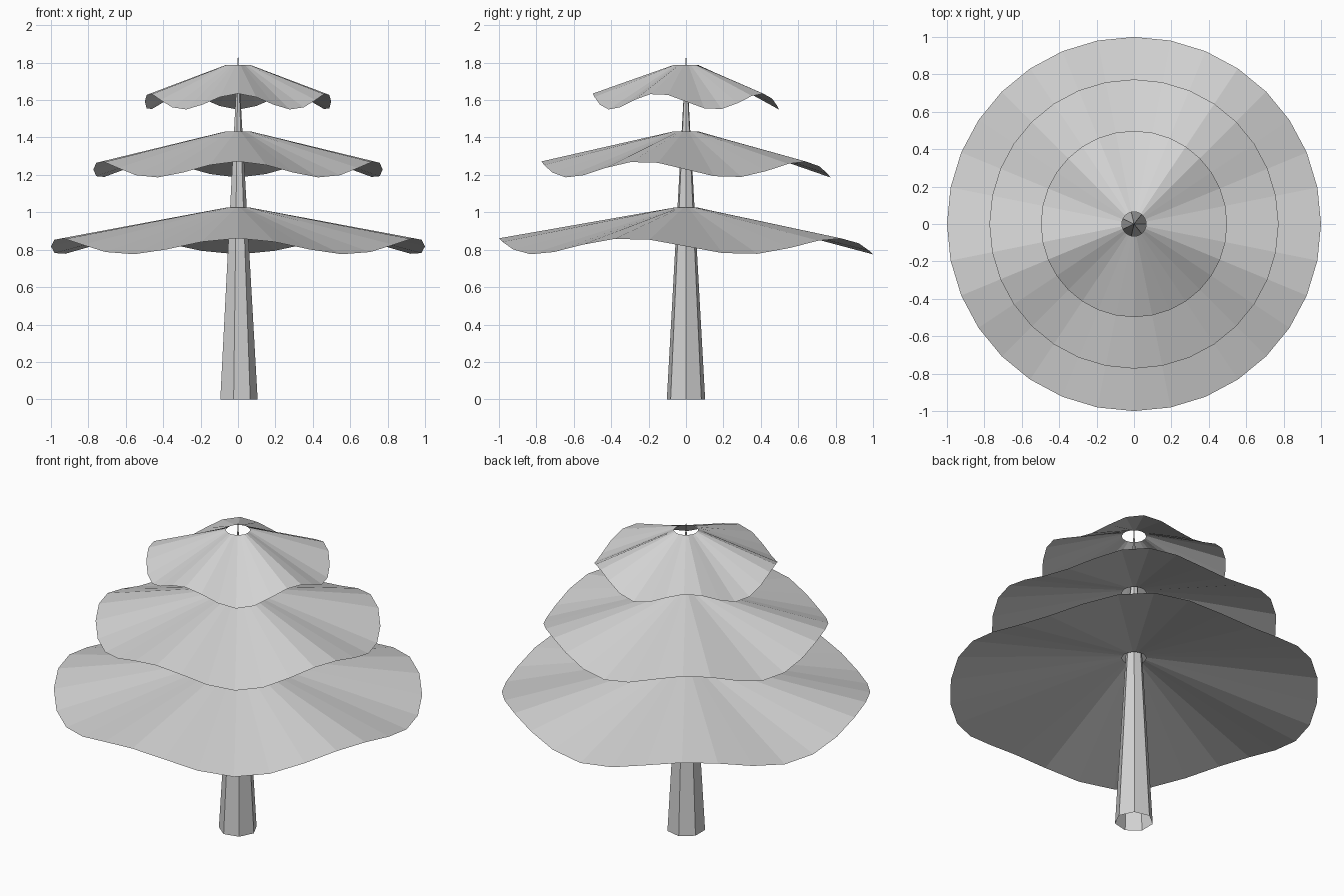
import bpy, bmesh
from math import sin, cos, pi

cube = bpy.data.objects.get("Cube")
if cube:
    bpy.data.objects.remove(cube, do_unlink=True)

GREY = (0.65, 0.65, 0.65, 1.0)
mat = bpy.data.materials.new("light grey")
mat.use_nodes = True
mat.diffuse_color = GREY
mat.node_tree.nodes["Principled BSDF"].inputs["Base Color"].default_value = GREY


def finish(bm, name):
    """Turn a bmesh into a flat-shaded grey object."""
    mesh = bpy.data.meshes.new(name)
    bm.to_mesh(mesh)
    bm.free()
    mesh.materials.append(mat)
    obj = bpy.data.objects.new(name, mesh)
    bpy.context.collection.objects.link(obj)


def trunk(radius, height, sides):
    """Tapered trunk, open at the base, ending in a point."""
    bm = bmesh.new()
    tip = bm.verts.new((0, 0, height))
    ring = [bm.verts.new((radius * cos(2 * pi * i / sides),
                          radius * sin(2 * pi * i / sides), 0))
            for i in range(sides)]
    for i in range(sides):
        bm.faces.new((ring[i], ring[(i + 1) % sides], tip))
    finish(bm, "trunk")


def branch_tier(name, radius, top, rim, hole=0.065, wave=0.043, sides=32):
    """Open sheet cone with a hole at the top and a five-wave rim."""
    bm = bmesh.new()
    inner, outer = [], []
    for i in range(sides):
        a = 2 * pi * i / sides
        x, y = sin(a), -cos(a)
        inner.append(bm.verts.new((hole * x, hole * y, top)))
        outer.append(bm.verts.new((radius * x, radius * y,
                                   rim + wave * cos(5 * a))))
    for i in range(sides):
        j = (i + 1) % sides
        bm.faces.new((outer[i], outer[j], inner[j], inner[i]))
    finish(bm, name)


trunk(0.105, 1.85, 7)

# Three tiers of branches, widest at the bottom
branch_tier("lower_branches", 1.0, 1.025, 0.818)
branch_tier("middle_branches", 0.773, 1.433, 1.229)
branch_tier("upper_branches", 0.498, 1.788, 1.592)
